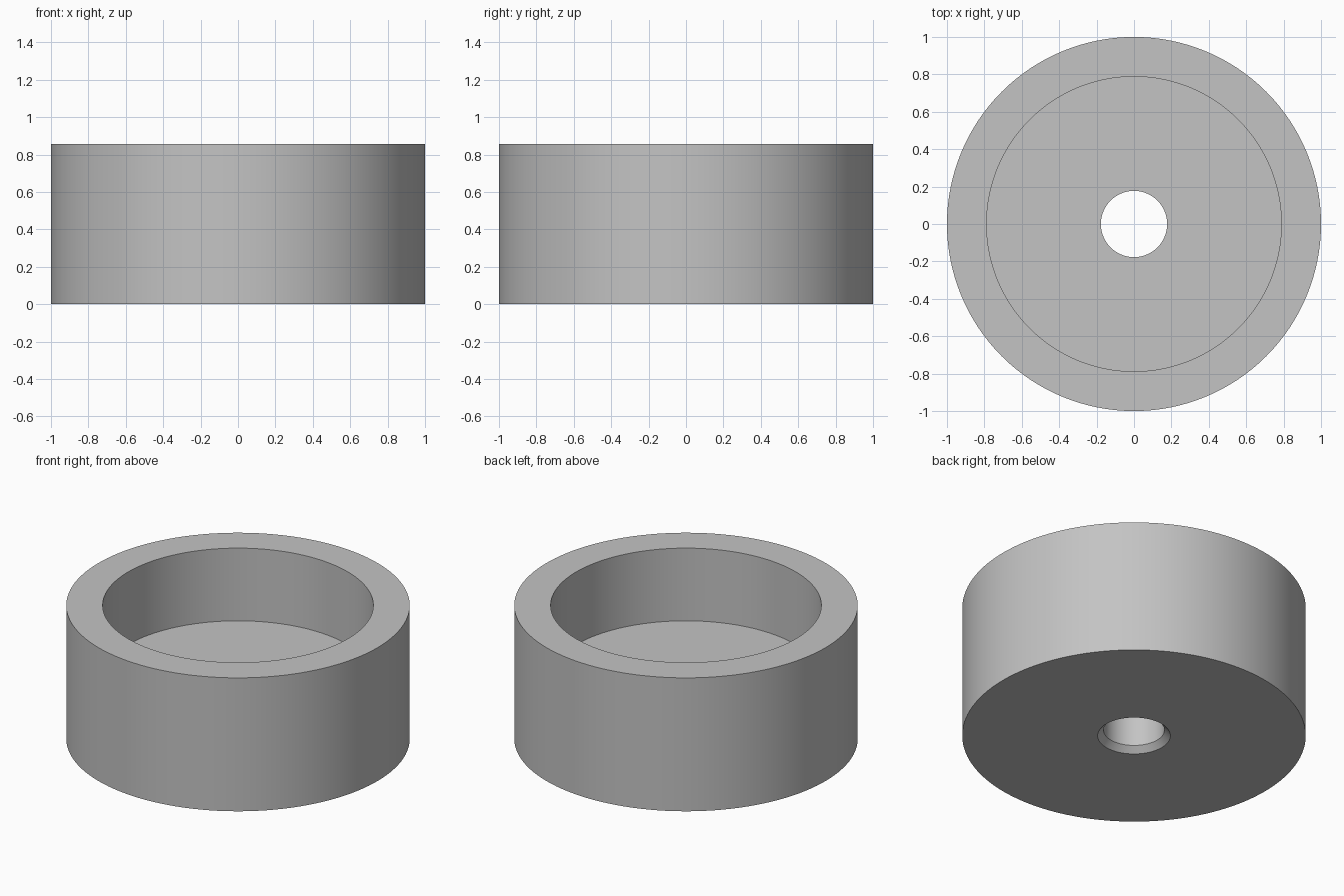
import bpy, bmesh, math
from mathutils import Matrix

if "Cube" in bpy.data.objects:
    bpy.data.objects.remove(bpy.data.objects["Cube"])

SEGMENTS = 128

# Closed cross-section (radius, height): outer wall, rim, recess, bore, bottom chamfer
PROFILE = [
    (1.0, 0.0), (1.0, 0.857),
    (0.788, 0.857), (0.788, 0.39),
    (0.177, 0.39), (0.177, 0.037),
    (0.212, 0.0),
]


def lathe(name, profile, material):
    """Revolve a closed profile around the z axis."""
    bm = bmesh.new()
    rings = []
    for i in range(SEGMENTS):
        turn = Matrix.Rotation(2 * math.pi * i / SEGMENTS, 3, 'Z')
        rings.append([bm.verts.new((turn[0][0] * r, turn[1][0] * r, z)) for r, z in profile])
    n = len(profile)
    for i in range(SEGMENTS):
        a, b = rings[i], rings[(i + 1) % SEGMENTS]
        for j in range(n):
            k = (j + 1) % n
            bm.faces.new((a[j], b[j], b[k], a[k]))
    bmesh.ops.recalc_face_normals(bm, faces=bm.faces)
    mesh = bpy.data.meshes.new(name)
    bm.to_mesh(mesh)
    bm.free()
    mesh.materials.append(material)
    obj = bpy.data.objects.new(name, mesh)
    bpy.context.collection.objects.link(obj)
    return obj


grey = bpy.data.materials.new("plain grey")
grey.diffuse_color = (0.55, 0.55, 0.55, 1.0)
grey.use_nodes = True
grey.node_tree.nodes["Principled BSDF"].inputs["Base Color"].default_value = grey.diffuse_color

# Cup-shaped bushing with a stepped, chamfered through hole
cup = lathe("round_cup", PROFILE, grey)
bpy.context.view_layer.objects.active = cup
cup.select_set(True)
bpy.ops.object.shade_smooth_by_angle(angle=math.radians(30))
